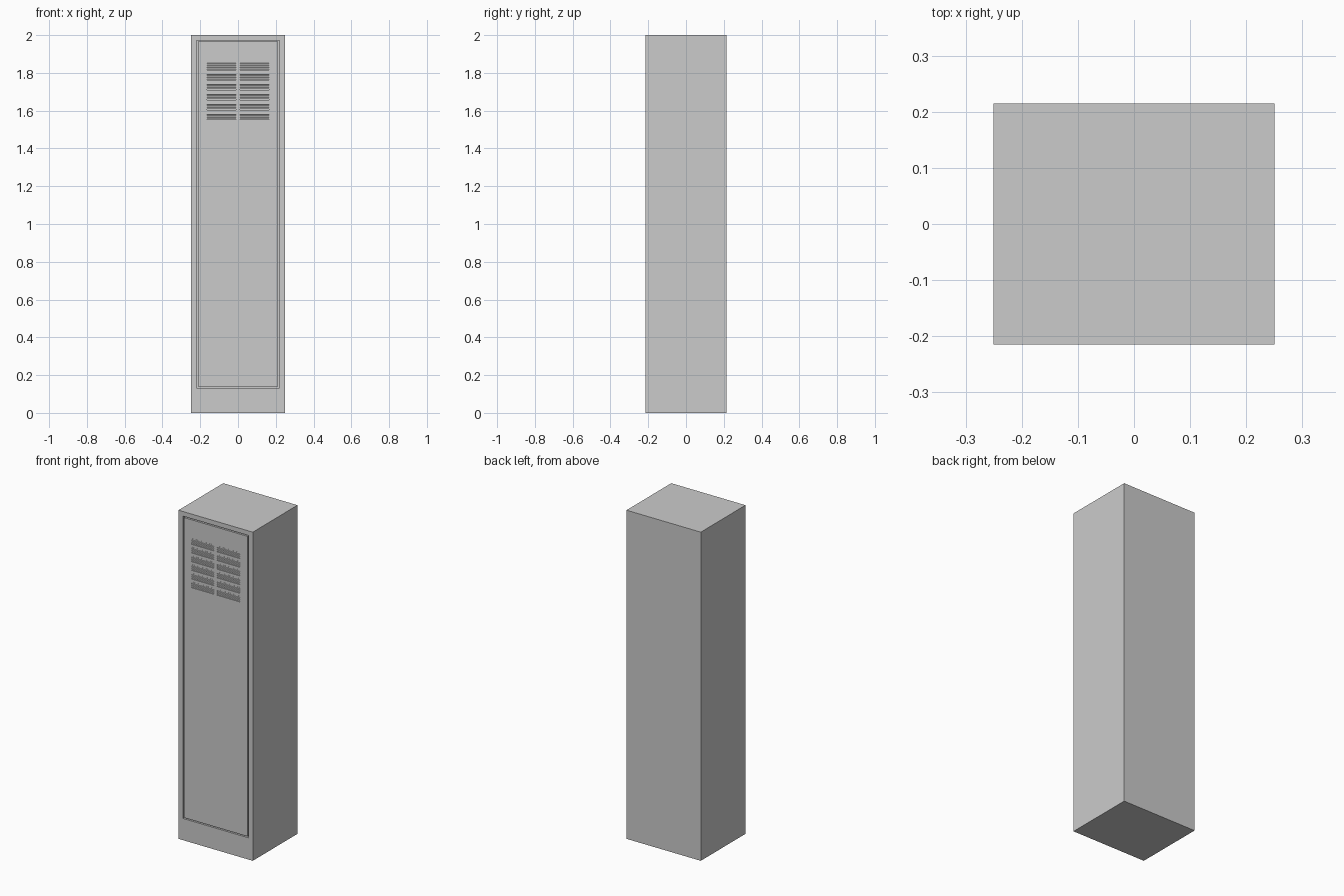
import bpy
from mathutils import Vector

if "Cube" in bpy.data.objects:
    bpy.data.objects.remove(bpy.data.objects["Cube"])

W, D, H = 0.25, 0.215, 2.0          # half width, half depth, height
DOOR_X, DOOR_Z0, DOOR_Z1 = 0.22, 0.132, 1.972
GAP, DOOR_T = 0.007, 0.02
ROWS, PITCH, VENT_H, VENT_TOP = 6, 0.0528, 0.036, 1.852
VENT_X0, VENT_X1 = 0.010, 0.164


def box(name, lo, hi):
    """Box between two corners."""
    lo, hi = Vector(lo), Vector(hi)
    bpy.ops.mesh.primitive_cube_add(size=1)
    ob = bpy.context.object
    ob.name = name
    for v in ob.data.vertices:
        v.co = Vector([(lo[i] + hi[i]) / 2 + v.co[i] * (hi[i] - lo[i]) for i in range(3)])
    return ob


def join(obs):
    bpy.ops.object.select_all(action='DESELECT')
    for o in obs:
        o.select_set(True)
    bpy.context.view_layer.objects.active = obs[0]
    bpy.ops.object.join()
    return obs[0]


def cut(ob, cutter):
    mod = ob.modifiers.new("cut", 'BOOLEAN')
    mod.operation, mod.solver, mod.object = 'DIFFERENCE', 'EXACT', cutter
    bpy.context.view_layer.objects.active = ob
    bpy.ops.object.modifier_apply(modifier=mod.name)
    bpy.data.objects.remove(cutter, do_unlink=True)


# Hollow cabinet, open at the front where the door sits
cabinet = box("cabinet", (-W, -D, 0), (W, D, H))
cut(cabinet, box("cavity", (-DOOR_X, -D - 0.1, DOOR_Z0), (DOOR_X, D - 0.02, DOOR_Z1)))

# Flush door with a thin gap all round
door = box("door", (-DOOR_X + GAP, -D, DOOR_Z0 + GAP),
           (DOOR_X - GAP, -D + DOOR_T, DOOR_Z1 - GAP))

# Two columns of vent openings
columns = [(-VENT_X1, -VENT_X0), (VENT_X0, VENT_X1)]
vents = [(x0, x1, VENT_TOP - r * PITCH) for r in range(ROWS) for x0, x1 in columns]
cut(door, join([box("vent_cutter", (x0, -D - 0.1, z - VENT_H), (x1, -D + 0.1, z))
                for x0, x1, z in vents]))

# Sloping slats inside every opening
slats = []
for x0, x1, z in vents:
    for i in range(3):
        top = z - 0.001 - i * VENT_H / 3
        s = box("vent_slats", (x0, -D + 0.001, top - 0.008), (x1, -D + DOOR_T, top))
        for v in s.data.vertices:      # rear edge rises
            if v.co.y > -D + DOOR_T / 2:
                v.co.z += 0.008
        slats.append(s)
join(slats)
